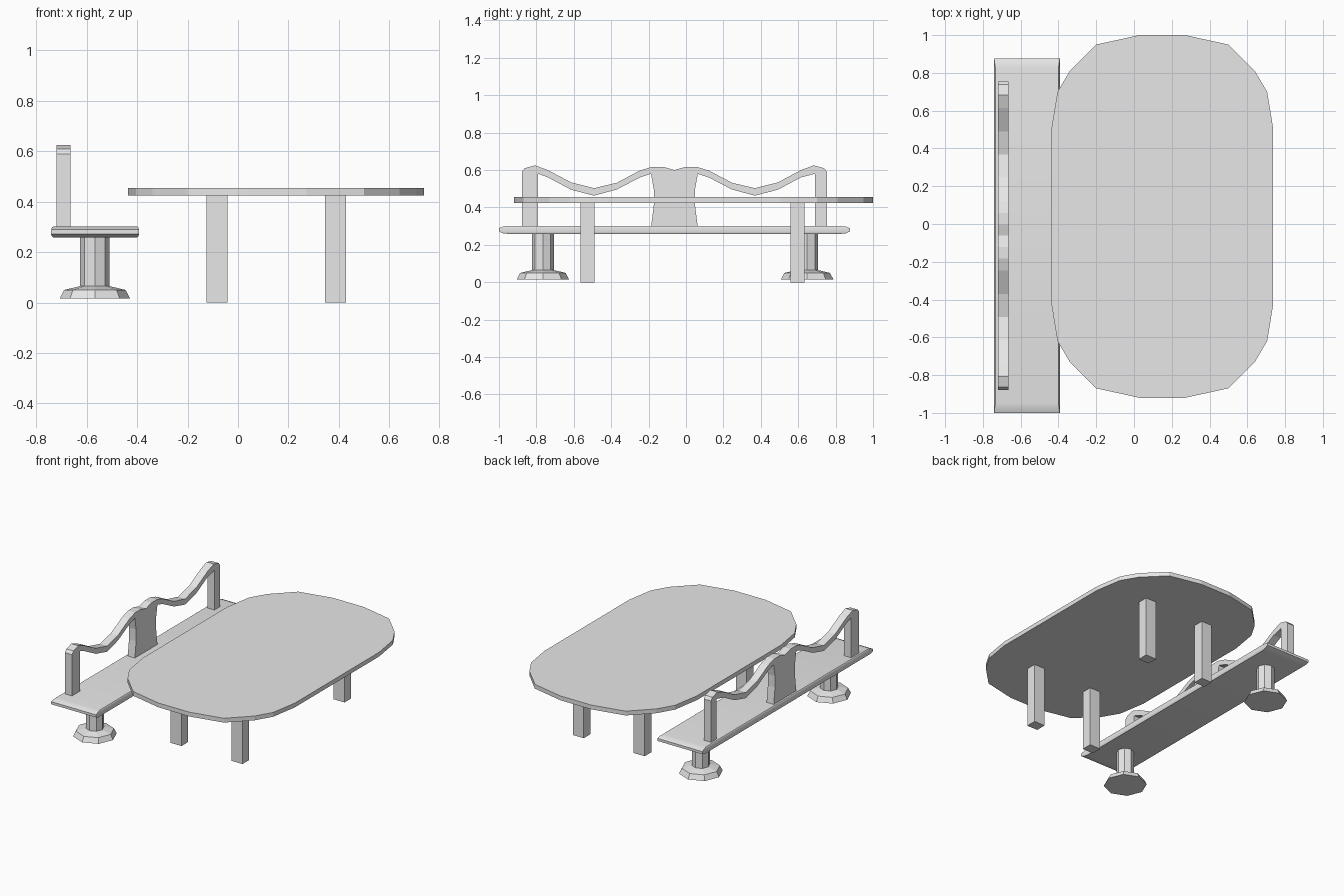
import bpy
import bmesh
from math import radians, sin, cos, pi

cube = bpy.data.objects.get("Cube")
if cube:
    bpy.data.objects.remove(cube, do_unlink=True)

grey = bpy.data.materials.new("plain grey")
grey.use_nodes = True
colour = (0.8, 0.8, 0.8, 1)
grey.diffuse_color = colour
grey.node_tree.nodes["Principled BSDF"].inputs["Base Color"].default_value = colour


def loft(name, rings, location=(0, 0, 0)):
    """Skin a stack of matching point rings and cap both ends."""
    bm = bmesh.new()
    loops = [[bm.verts.new(p) for p in ring] for ring in rings]
    for low, high in zip(loops, loops[1:]):
        for i in range(len(low)):
            bm.faces.new((low[i - 1], low[i], high[i], high[i - 1]))
    bm.faces.new(loops[0])
    bm.faces.new(loops[-1])
    bmesh.ops.recalc_face_normals(bm, faces=bm.faces)
    mesh = bpy.data.meshes.new(name)
    bm.to_mesh(mesh)
    bm.free()
    mesh.materials.append(grey)
    obj = bpy.data.objects.new(name, mesh)
    obj.location = location
    bpy.context.collection.objects.link(obj)
    return obj


def rectangle(half_x, half_y, z):
    return [(sx * half_x, sy * half_y, z)
            for sx, sy in ((-1, -1), (1, -1), (1, 1), (-1, 1))]


def octagon(radius, z):
    return [(radius * cos(k * pi / 4), radius * sin(k * pi / 4), z) for k in range(8)]


# Table top: one quarter of the outline, mirrored both ways
table_x, table_y = 0.15, 0.04
quarter = [(0.12, 0.96), (0.35, 0.91), (0.49, 0.77), (0.555, 0.66), (0.587, 0.465)]
half = quarter + [(x, -y) for x, y in reversed(quarter)]
outline = half + [(-x, -y) for x, y in half]
loft("table_top", [[(x, y, z) for x, y in outline] for z in (0.425, 0.455)],
     (table_x, table_y, 0))

# Table legs
for side, sx in (("right", -1), ("left", 1)):
    for end, sy in (("front", -1), ("back", 1)):
        loft(f"table_leg_{end}_{side}",
             [rectangle(0.042, 0.037, z) for z in (0, 0.425)],
             (0.152 + sx * 0.235, 0.035 + sy * 0.562, 0))

# Bench seat: slab with rolled edges, long at the ends
edge = [(0.022, 0.008, 0.052), (0.018, 0.003, 0.022), (0.009, 0, 0)]
levels = [(-h, a, b) for h, a, b in edge] + [(h, a, b) for h, a, b in reversed(edge)]
seat = loft("bench_seat",
            [rectangle(0.174 - a, 0.938 - b, h) for h, a, b in levels],
            (-0.567, -0.062, 0.28))

# Bench pedestals: octagonal foot, shoulder and column
for end, y in (("front", -0.765), ("back", 0.648)):
    loft(f"bench_pedestal_{end}",
         [octagon(r, z) for r, z in
          ((0.14, 0.015), (0.122, 0.05), (0.058, 0.065), (0.058, 0.27))],
         (-0.568, y, 0))

# Bench back: wavy rail, end posts and waisted centre panel
crest = [(0.06, 0.617), (0.12, 0.617), (0.185, 0.597), (0.308, 0.532), (0.43, 0.503),
         (0.553, 0.534), (0.677, 0.6), (0.745, 0.625), (0.8, 0.61), (0.816, 0.59)]
underside = [(0.677, 0.561), (0.553, 0.495), (0.43, 0.463), (0.308, 0.496),
             (0.185, 0.56), (0.125, 0.58), (0.11, 0.495), (0.11, 0.415), (0.125, 0.295)]


def back_half(post_inner):
    post = [(0.816, 0.295), (post_inner, 0.295), (post_inner, 0.58)]
    return crest + post + underside


profile = [(0, 0.6)] + back_half(0.752)
profile += [(-y, z) for y, z in reversed(back_half(0.728))]
loft("bench_back", [[(x, y, z) for y, z in profile] for x in (-0.72, -0.665)],
     (0, -0.062, 0))

# Soft shading on the rolled seat edges
bpy.ops.object.select_all(action="DESELECT")
seat.select_set(True)
bpy.context.view_layer.objects.active = seat
bpy.ops.object.shade_smooth_by_angle(angle=radians(35))
